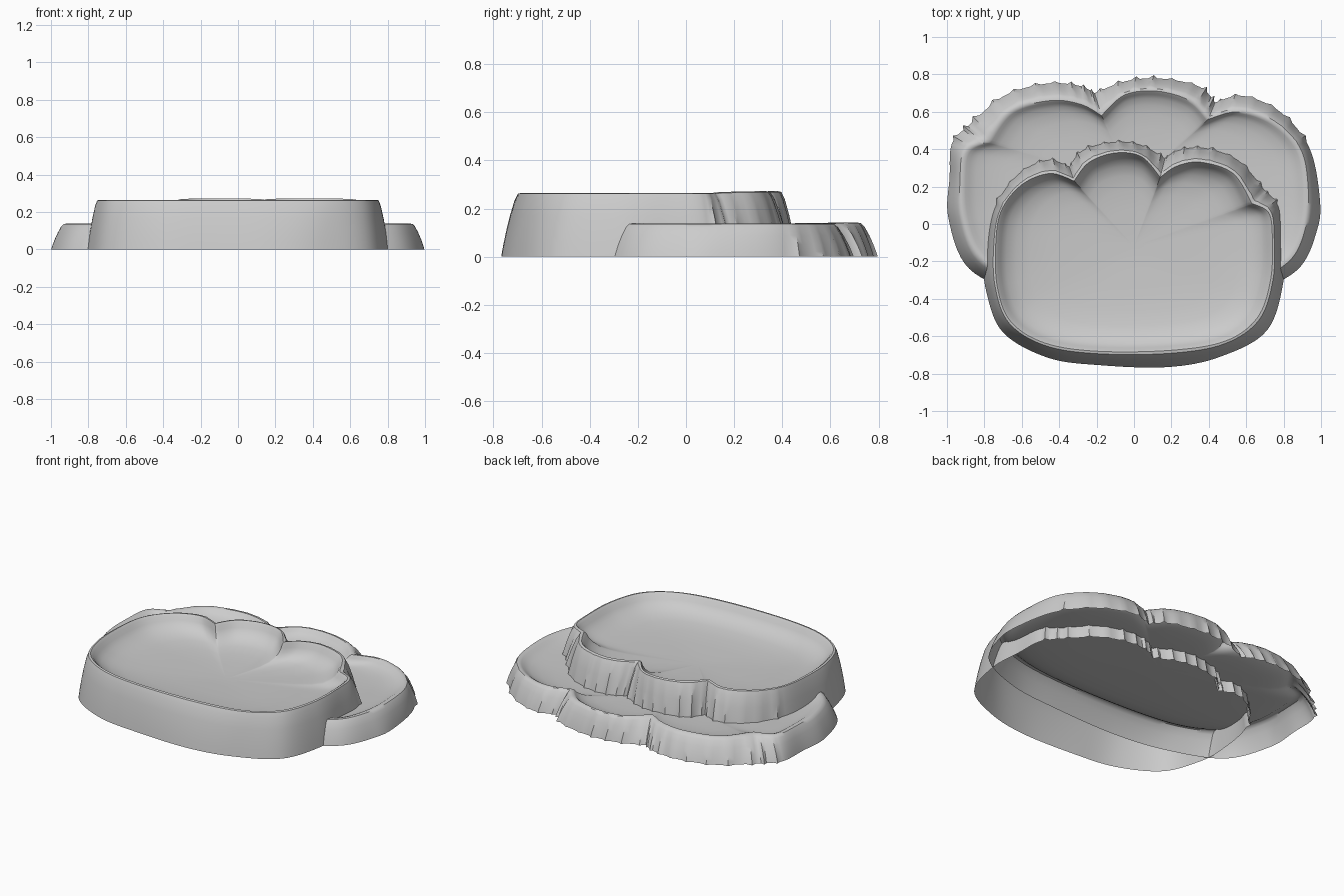
import bpy, bmesh, math, random
from mathutils import Vector

if "Cube" in bpy.data.objects:
    bpy.data.objects.remove(bpy.data.objects["Cube"])

# Outline in clockwise smooth segments (centre lobe, right lobe, body + left lobe),
# meeting at sharp notches. Each entry: rim x, rim y, base x, base y
SEGMENTS = [
    [(-.32, .23, -.35, .32), (-.24, .33, -.28, .405), (-.10, .38, -.12, .447),
     (.04, .36, .03, .435), (.14, .25, .17, .37)],
    [(.14, .25, .17, .37), (.23, .31, .24, .41), (.36, .33, .38, .42),
     (.53, .27, .56, .355), (.63, .11, .71, .20)],
    [(.63, .11, .71, .20), (.72, .06, .785, .10), (.74, -.08, .795, -.08),
     (.73, -.30, .80, -.30), (.66, -.50, .71, -.57), (.49, -.625, .46, -.71),
     (.20, -.675, .18, -.765), (-.20, -.68, -.18, -.755), (-.48, -.635, -.46, -.715),
     (-.66, -.52, -.70, -.58), (-.73, -.34, -.79, -.36), (-.74, -.12, -.80, -.18),
     (-.71, .07, -.755, .08), (-.60, .21, -.63, .27), (-.45, .27, -.47, .355),
     (-.32, .23, -.35, .32)],
]
CENTRE = Vector((0, -.12))
# Dish rings: scale toward the centre, height
DISH = [(.15, .142), (.4, .147), (.6, .154), (.75, .165), (.85, .18), (.92, .205),
        (.96, .23), (.98, .253)]
# Wall rings: blend from rim to base, height
WALL = [(0, .265), (.18, .262), (.35, .235), (.58, .17), (.78, .10), (.92, .04), (1, 0)]


def spline(p0, p1, p2, p3, t):
    return [.5 * (2 * b + (c - a) * t + (2 * a - 5 * b + 4 * c - d) * t * t
                  + (3 * b - a - 3 * c + d) * t ** 3)
            for a, b, c, d in zip(p0, p1, p2, p3)]


def outline(seed):
    """Sampled (rim, base, rise) with small ruffles around the back lobes."""
    rng = random.Random(seed)
    out = []
    steps = 8
    for k, seg in enumerate(SEGMENTS):
        n = len(seg)
        for i in range(n - 1):
            quad = [seg[max(i - 1, 0)], seg[i], seg[i + 1], seg[min(i + 2, n - 1)]]
            for s in range(steps):
                v = spline(*quad, s / steps)
                rim, base = Vector(v[:2]), Vector(v[2:])
                rise = 0.0
                if k < 2:
                    rise = .008 * math.sin(math.pi * (i + s / steps) / (n - 1)) ** .5
                if base.y > .1 and s % 4 == 2:
                    base += (base - rim).normalized() * rng.uniform(.008, .02)
                out.append((rim, base, rise))
    return out


def basin(name, seed, scale=(1, 1, 1), shift_y=0):
    pts = outline(seed)
    bm = bmesh.new()

    def vert(p, z):
        return bm.verts.new((p.x * scale[0], p.y * scale[1] + shift_y, z * scale[2]))

    rings = []
    for s, z in DISH:
        rings.append([vert(CENTRE + (r - CENTRE) * s, z + rise * s ** 8)
                      for r, b, rise in pts])
    for t, z in WALL:
        rings.append([vert(r.lerp(b, t), z + rise * (1 - t)) for r, b, rise in pts])
    n = len(pts)
    hub = vert(CENTRE, .14)
    for i in range(n):
        j = (i + 1) % n
        bm.faces.new((hub, rings[0][j], rings[0][i]))
        for a, b in zip(rings, rings[1:]):
            bm.faces.new((a[i], a[j], b[j], b[i]))
    if scale[0] > 0:
        for f in bm.faces:
            if hub not in f.verts:
                continue
            f.normal_update()
            if f.normal.z < 0:
                f.normal_flip()
    else:
        for f in bm.faces:
            if hub not in f.verts:
                f.normal_flip()
            else:
                f.normal_update()
                if f.normal.z < 0:
                    f.normal_flip()
    me = bpy.data.meshes.new(name)
    bm.to_mesh(me)
    bm.free()
    ob = bpy.data.objects.new(name, me)
    bpy.context.collection.objects.link(ob)
    bpy.ops.object.select_all(action='DESELECT')
    ob.select_set(True)
    bpy.context.view_layer.objects.active = ob
    bpy.ops.object.shade_smooth_by_angle(angle=math.radians(40))
    return ob


# Tall front basin, and its wider, lower mirrored copy set behind
basin("upper_basin", 1)
basin("lower_basin", 2, (-1.24, 1, .52), .33)
